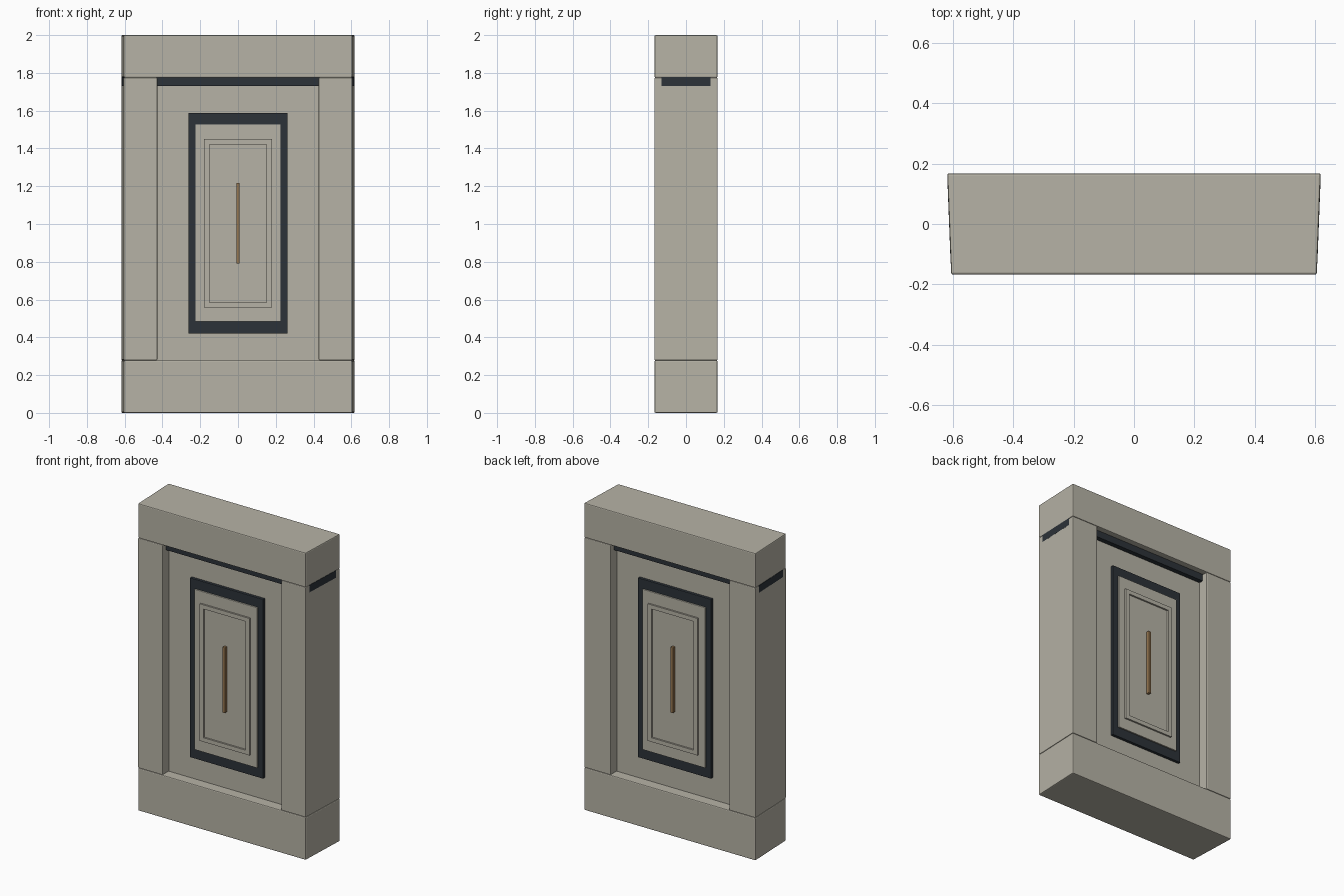
import bpy, bmesh

if "Cube" in bpy.data.objects:
    bpy.data.objects.remove(bpy.data.objects["Cube"])

D = 0.167            # half depth of the wall
STONE = (0.47, 0.45, 0.38, 1)
DARK = (0.025, 0.032, 0.04, 1)
BRONZE = (0.3, 0.18, 0.08, 1)


def material(name, color):
    m = bpy.data.materials.new(name)
    m.diffuse_color = color
    m.use_nodes = True
    m.node_tree.nodes["Principled BSDF"].inputs["Base Color"].default_value = m.diffuse_color
    return m


stone = material("stone", STONE)
dark = material("dark_trim", DARK)
bronze = material("bronze", BRONZE)


def side(y):
    """Half width of the tapered wall at depth y (wider at the back)."""
    return 0.611 + 0.0065 * y / D


def prism(name, outline, z0, z1, mat, bevel=0.0):
    """Extrude a plan outline (counter-clockwise) from z0 to z1."""
    bm = bmesh.new()
    lo = [bm.verts.new((x, y, z0)) for x, y in outline]
    hi = [bm.verts.new((x, y, z1)) for x, y in outline]
    n = len(outline)
    bm.faces.new(lo[::-1])
    bm.faces.new(hi)
    for i in range(n):
        j = (i + 1) % n
        bm.faces.new((lo[i], lo[j], hi[j], hi[i]))
    me = bpy.data.meshes.new(name)
    bm.to_mesh(me)
    bm.free()
    ob = bpy.data.objects.new(name, me)
    bpy.context.collection.objects.link(ob)
    me.materials.append(mat)
    if bevel:
        mod = ob.modifiers.new("bevel", 'BEVEL')
        mod.width = bevel
        mod.segments = 2
    return ob


def wedge(name, d, z0, z1, mat, bevel=0.0, grow=0.0):
    """Full-width tapered block of half depth d."""
    a, b = side(-d) + grow, side(d) + grow
    return prism(name, [(-a, -d), (a, -d), (b, d), (-b, d)], z0, z1, mat, bevel)


def box(name, x0, x1, y0, y1, z0, z1, mat, bevel=0.0):
    y0, y1 = min(y0, y1), max(y0, y1)
    return prism(name, [(x0, y0), (x1, y0), (x1, y1), (x0, y1)], z0, z1, mat, bevel)


# Base, header and recessed core
wedge("base_block", D, 0.0, 0.278, stone, 0.006)
wedge("header_block", D, 1.775, 2.0, stone, 0.006)
box("core_panel", -0.5, 0.5, -0.1, 0.1, 0.27, 1.78, stone)

# Dark shadow strip under the header
wedge("shadow_strip", 0.13, 1.73, 1.777, dark, grow=0.0004)

# Side pillars
for s, label in ((-1, "left"), (1, "right")):
    pts = [(s * 0.427, -D), (s * side(-D), -D), (s * side(D), D), (s * 0.427, D)]
    prism(label + "_pillar", pts if s > 0 else pts[::-1], 0.278, 1.775, stone, 0.005)

# Stacked decoration on both faces
for s, label in ((-1, "front"), (1, "back")):
    box(label + "_dark_border", -0.263, 0.263, s * 0.095, s * 0.118, 0.42, 1.588, dark, 0.002)
    box(label + "_inset_plate", -0.225, 0.225, s * 0.1, s * 0.127, 0.483, 1.527, stone, 0.002)
    # Raised moulding: two stiles and two rails
    for m, part in ((-1, "left"), (1, "right")):
        xs = sorted((m * 0.152, m * 0.179))
        box(f"{label}_moulding_{part}", *xs, s * 0.12, s * 0.138, 0.557, 1.449, stone)
    for z, part in ((0.557, "bottom"), (1.422, "top")):
        box(f"{label}_moulding_{part}", -0.152, 0.152, s * 0.12, s * 0.138, z, z + 0.027, stone)
    box(label + "_bronze_bar", -0.009, 0.009, s * 0.12, s * 0.148, 0.79, 1.217, bronze, 0.003)
